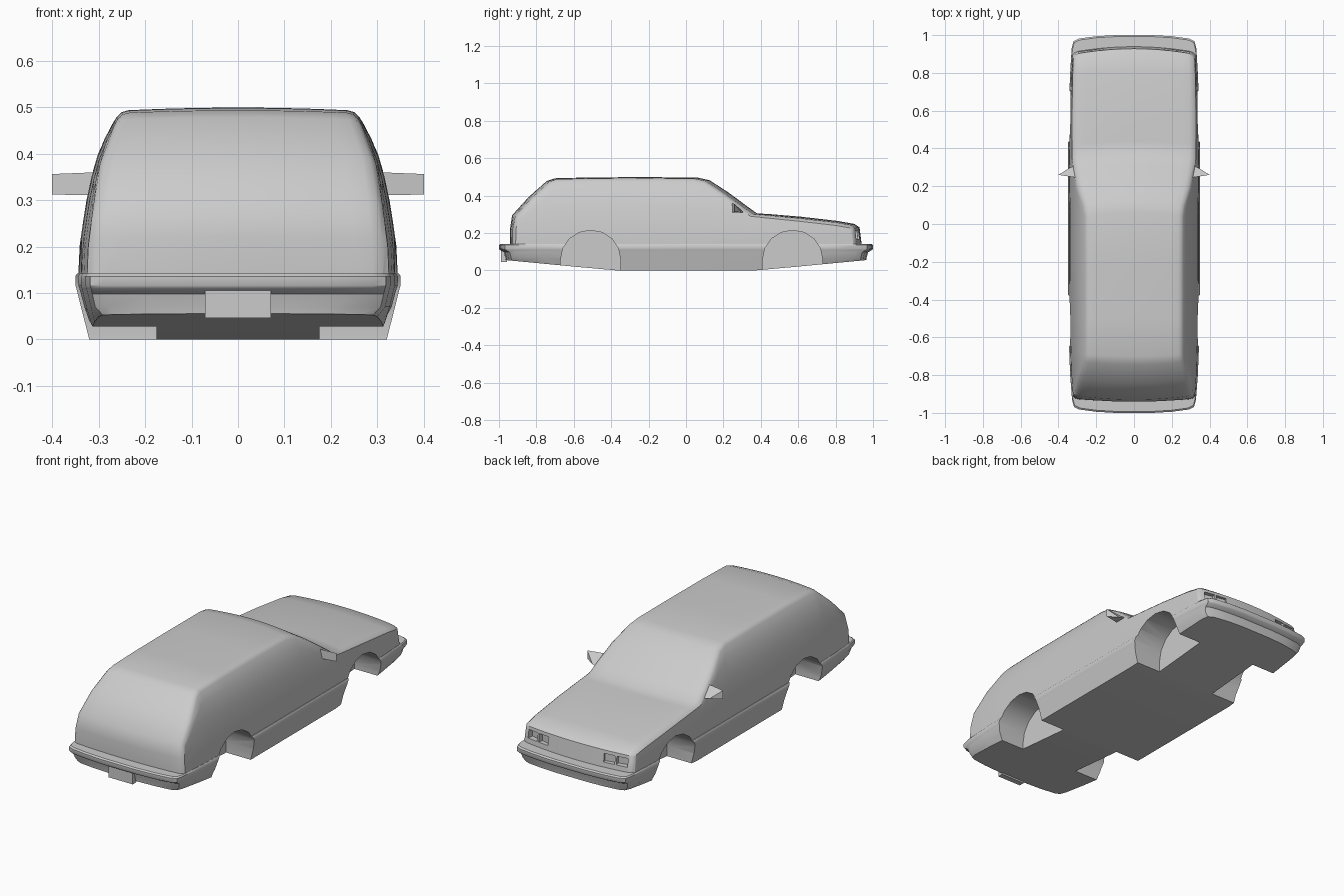
import bpy, bmesh
from math import cos, sin, pi, radians

if "Cube" in bpy.data.objects:
    bpy.data.objects.remove(bpy.data.objects["Cube"])


def finish(name, bm):
    bmesh.ops.recalc_face_normals(bm, faces=bm.faces)
    mesh = bpy.data.meshes.new(name)
    bm.to_mesh(mesh)
    bm.free()
    ob = bpy.data.objects.new(name, mesh)
    bpy.context.collection.objects.link(ob)
    return ob


def add_grid(bm, rows):
    vs = [[bm.verts.new(p) for p in row] for row in rows]
    for a, b in zip(vs, vs[1:]):
        for i in range(len(a) - 1):
            bm.faces.new((a[i], a[i + 1], b[i + 1], b[i]))


def box(name, loc, size, rot_z=0):
    bm = bmesh.new()
    bmesh.ops.create_cube(bm, size=1)
    for v in bm.verts:
        v.co = [c * s for c, s in zip(v.co, size)]
    ob = finish(name, bm)
    ob.location = loc
    ob.rotation_euler.z = rot_z
    return ob


def lerp_table(table, z):
    for (z0, w0), (z1, w1) in zip(table, table[1:]):
        if z <= z1:
            return w0 + (w1 - w0) * (z - z0) / (z1 - z0)
    return table[-1][1]


def boolean(ob, tool, op):
    tool.hide_render = True
    mod = ob.modifiers.new(op, 'BOOLEAN')
    mod.object, mod.operation, mod.solver = tool, op, 'EXACT'
    bpy.context.view_layer.objects.active = ob
    bpy.ops.object.modifier_apply(modifier=mod.name)
    bpy.data.objects.remove(tool)


# Upper body: centre-line profile (y, z, plan bow, crown) and side width by height
BASE = 0.135
PROFILE = [(-.925, BASE, -.015, 0), (-.923, .22, -.018, 0), (-.908, .295, -.022, 0),
           (-.82, .388, -.022, .004), (-.73, .472, -.015, .006), (-.69, .487, -.01, .006),
           (-.5, .491, 0, .007), (-.2, .492, 0, .007), (.04, .49, .02, .007),
           (.10, .477, .025, .006), (.2, .412, .03, .003), (.29, .346, .03, .002),
           (.35, .303, .03, .002), (.42, .296, .02, .006), (.6, .278, .01, .01),
           (.8, .255, .01, .01), (.88, .241, .02, .008), (.898, .226, .03, .004),
           (.91, BASE, .03, 0)]
WIDTH = [(0.13, .344), (.2, .341), (.25, .334), (.3, .326), (.36, .313),
         (.4, .301), (.45, .279), (.49, .254)]
HALF = [(0, 0), (.2, 0), (.4, 0), (.6, 0), (.78, 0), (.9, 0), (.96, .25), (1, 1)]
ACROSS = [(-f, d) for f, d in HALF[:0:-1]] + HALF
EDGE_DROP = .014


def half_width(y, z):
    return lerp_table(WIDTH, z) * (1 - .06 * (abs(y) / .93) ** 4)


def make_body():
    bm = bmesh.new()
    skin, sides = [], {1: [], -1: []}
    last = len(PROFILE) - 1
    for i, (y, z, bow, crown) in enumerate(PROFILE):
        # inward offset direction rounds the long edges of the skin
        a, b = PROFILE[max(i - 1, 0)], PROFILE[min(i + 1, last)]
        dy, dz = b[0] - a[0], b[1] - a[1]
        if i in (0, last):
            dy = 0
        n = (dy * dy + dz * dz) ** .5
        oy, oz = dz / n * EDGE_DROP, -dy / n * EDGE_DROP
        w = half_width(y + oy, z + oz)
        skin.append([(f * w, y + bow * (1 - f * f) + d * oy,
                      z + crown * (1 - f * f) + d * oz) for f, d in ACROSS])
        for s in sides:
            zs = [z + oz + (BASE - z - oz) * k / 8 for k in range(9)]
            sides[s].append([(s * half_width(y + oy, q), y + oy, q) for q in zs])
    add_grid(bm, skin)
    for s in sides:
        add_grid(bm, sides[s])
    bmesh.ops.remove_doubles(bm, verts=bm.verts, dist=.0004)
    bmesh.ops.holes_fill(bm, edges=[e for e in bm.edges if e.is_boundary], sides=0)
    return finish("car_body", bm)


# Lower body with bumpers: plan outline stacked in levels (z, side inset, end inset)
OUTLINE = [(.1, -1), (.2, -.994), (.29, -.982), (.318, -.968), (.328, -.93), (.338, -.8),
           (.346, -.6), (.35, -.38), (.35, 0), (.35, .38), (.346, .6), (.338, .8),
           (.33, .93), (.32, .968), (.29, .982), (.2, .994), (.1, 1)]
LEVELS = [(0, .03, .036), (.07, .012, .034), (.098, .005, .026), (.110, .002, .004),
          (.116, 0, 0), (.136, 0, 0), (.142, .004, .008)]


def make_lower():
    bm = bmesh.new()
    rings = []
    for z, si, ei in LEVELS:
        right = []
        for x, y in OUTLINE:
            y *= 1 - ei
            rise = max(0, abs(y) - .38) * .095
            right.append((x * (1 - si / .35), y, max(z, rise)))
        ring = right + [(-x, y, q) for x, y, q in reversed(right)]
        rings.append([bm.verts.new(p) for p in ring])
    n = len(rings[0])
    for a, b in zip(rings, rings[1:]):
        for i in range(n):
            j = (i + 1) % n
            bm.faces.new((a[i], a[j], b[j], b[i]))
    for r in (rings[0], rings[-1]):
        for i in range(n // 2 - 1):
            bm.faces.new((r[i], r[i + 1], r[n - 2 - i], r[n - 1 - i]))
    return finish("lower_body", bm)


def well_cutter(side, yc):
    bm = bmesh.new()
    arc = [(yc + .16 * cos(pi * k / 8), .06 + .155 * sin(pi * k / 8)) for k in range(9)]
    arc += [(yc - .16, -.1), (yc + .16, -.1)]
    f = bm.faces.new([bm.verts.new((side * .175, y, z)) for y, z in arc])
    res = bmesh.ops.extrude_face_region(bm, geom=[f])
    moved = [v for v in res["geom"] if isinstance(v, bmesh.types.BMVert)]
    bmesh.ops.translate(bm, verts=moved, vec=(side * .3, 0, 0))
    if f.is_valid and len(bm.faces) < 13:
        bm.faces.new([v for v in f.verts])
    return finish("well_cutter", bm)


body = make_body()
boolean(body, make_lower(), 'UNION')

# Wheel wells and headlight recesses
for s in (1, -1):
    for yc in (-.51, .57):
        boolean(body, well_cutter(s, yc), 'DIFFERENCE')
    for x, y in ((.2, .952), (.268, .937)):
        boolean(body, box("lamp_cutter", (s * x, y, .189), (.06, .1, .044),
                          -s * radians(12)), 'DIFFERENCE')

bpy.ops.object.select_all(action='DESELECT')
body.select_set(True)
bpy.context.view_layer.objects.active = body
bpy.ops.object.shade_smooth_by_angle(angle=radians(35))

# Number plate on the rear bumper
box("rear_plate", (0, -.973, .076), (.142, .03, .06))

# Wedge-shaped door mirrors
for s, side in ((1, "right"), (-1, "left")):
    bm = bmesh.new()
    pts = [(.3, .245, .31), (.4, .26, .312), (.4, .26, .356), (.3, .245, .36),
           (.31, .31, .31), (.345, .295, .311)]
    v = [bm.verts.new((s * x, y, z)) for x, y, z in pts]
    for f in ((0, 1, 2, 3), (0, 4, 5, 1), (1, 5, 2), (2, 5, 4, 3), (0, 3, 4)):
        bm.faces.new([v[i] for i in f])
    finish(side + "_mirror", bm)
